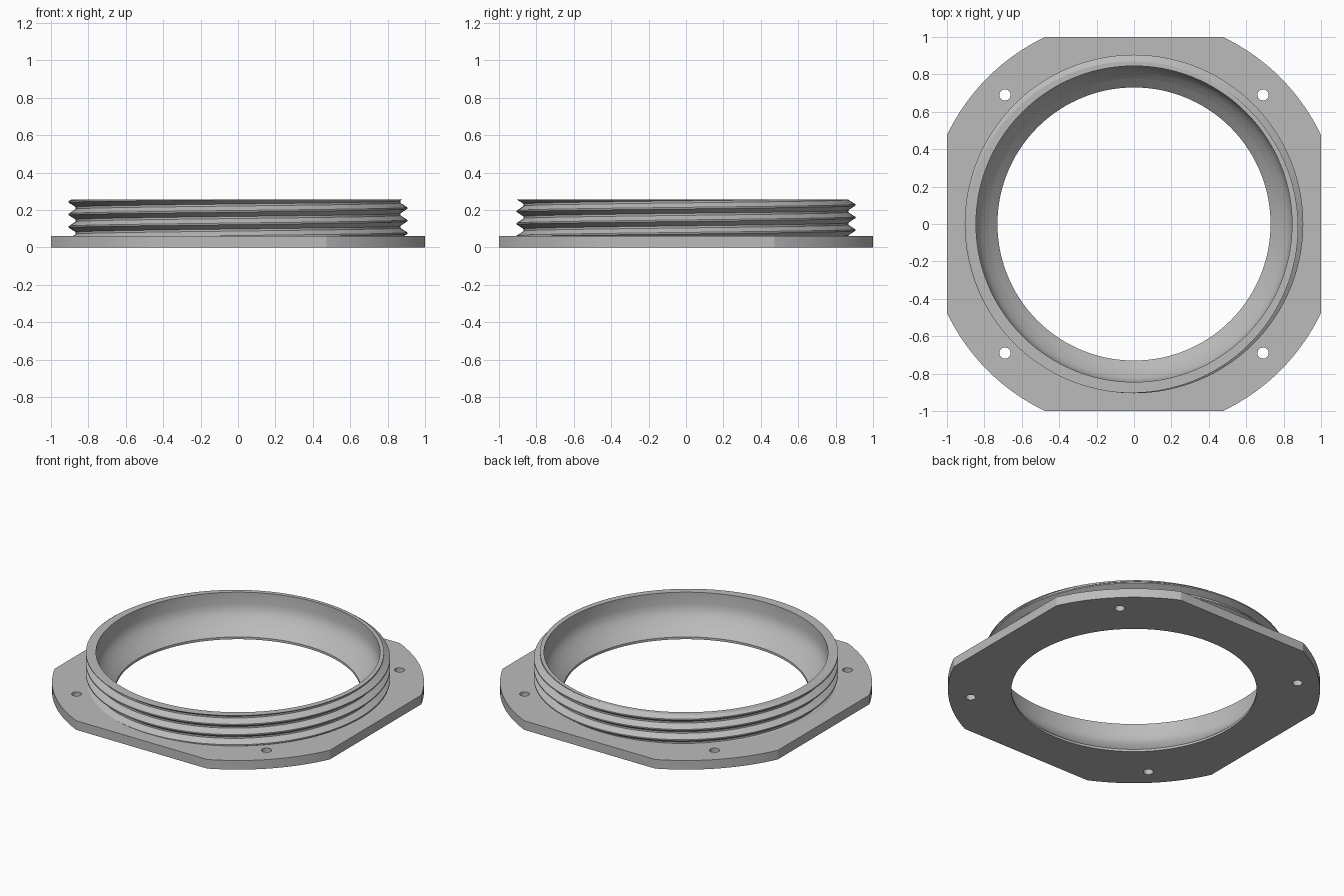
import bpy, math

if "Cube" in bpy.data.objects:
    bpy.data.objects.remove(bpy.data.objects["Cube"])

SEG = 144
FLANGE_TOP, TOP = 0.06, 0.255
PITCH, CREST_Z = 0.067, 0.21        # thread pitch, crest height at +x
ROOT, CREST = 0.868, 0.905
# bore, bottom to top: short lip, cone, blend, straight wall
BORE = [(0.73, 0), (0.73, 0.015), (0.777, FLANGE_TOP), (0.805, 0.09), (0.825, 0.117),
        (0.839, 0.145), (0.845, 0.18), (0.845, TOP)]

grey = bpy.data.materials.new("light grey")
grey.use_nodes = True
colour = (0.5, 0.5, 0.5, 1)
grey.diffuse_color = colour
grey.node_tree.nodes["Principled BSDF"].inputs["Base Color"].default_value = colour


def make_object(name, verts, faces):
    mesh = bpy.data.meshes.new(name)
    mesh.from_pydata(verts, [], faces)
    mesh.materials.append(grey)
    ob = bpy.data.objects.new(name, mesh)
    bpy.context.collection.objects.link(ob)
    activate(ob)
    bpy.ops.object.mode_set(mode='EDIT')
    bpy.ops.mesh.select_all(action='SELECT')
    bpy.ops.mesh.remove_doubles(threshold=0.0001)
    bpy.ops.mesh.dissolve_degenerate(threshold=0.0001)
    bpy.ops.mesh.normals_make_consistent(inside=False)
    bpy.ops.object.mode_set(mode='OBJECT')
    return ob


def activate(ob):
    bpy.ops.object.select_all(action='DESELECT')
    ob.select_set(True)
    bpy.context.view_layer.objects.active = ob


def sweep(name, profile_at):
    """Sweep a profile, which may change with the turn, round the z axis."""
    verts, faces = [], []
    for i in range(SEG + 1):
        a = math.tau * i / SEG
        row = profile_at(i / SEG)
        verts += [(r * math.cos(a), r * math.sin(a), z) for r, z in row]
    n = len(row)
    for i in range(SEG):
        for j in range(n - 1):
            k = i * n + j
            faces.append((k, k + n, k + n + 1, k + 1))
    return make_object(name, verts, faces)


def boolean(ob, cutter, operation):
    activate(ob)
    mod = ob.modifiers.new("cut", 'BOOLEAN')
    mod.object, mod.operation, mod.solver = cutter, operation, 'EXACT'
    bpy.ops.object.modifier_apply(modifier=mod.name)
    bpy.data.objects.remove(cutter)


def cylinder(radius, x=0, y=0, z=0, depth=1, sides=32):
    bpy.ops.mesh.primitive_cylinder_add(vertices=sides, radius=radius, depth=depth,
                                        location=(x, y, z))
    return bpy.context.object


# Flange: disc trimmed to a square, with bore and four bolt holes
flange = cylinder(1.107, z=FLANGE_TOP / 2, depth=FLANGE_TOP, sides=SEG)
flange.name = "flange"
flange.data.materials.append(grey)
bpy.ops.mesh.primitive_cube_add(size=2)
boolean(flange, bpy.context.object, 'INTERSECT')
lower = [(0, -0.1), (0.73, -0.1)] + BORE[1:3] + [(0.82, 0.1), (0, 0.1)]
boolean(flange, sweep("bore_cutter", lambda t: lower), 'DIFFERENCE')
for sx in (-1, 1):
    for sy in (-1, 1):
        boolean(flange, cylinder(0.03, sx * 0.69, sy * 0.69), 'DIFFERENCE')


# Threaded collar: helical outside, top rim and blended bore
def thread_radius(z, turn):
    phase = (z - CREST_Z - PITCH * turn) / PITCH
    away = abs(phase - round(phase))
    rise = (0.42 - away) / 0.36
    return ROOT + (CREST - ROOT) * min(1, max(0, rise))


def collar_profile(turn):
    row = []
    for k in range(-5, 3):
        for offset in (-0.42, -0.06, 0.06, 0.42):
            z = CREST_Z + PITCH * (turn + k + offset)
            z = min(TOP, max(FLANGE_TOP, z))
            row.append((thread_radius(z, turn), z))
    return row + BORE[:1:-1]


collar = sweep("threaded_collar", collar_profile)

for ob in (flange, collar):
    activate(ob)
    bpy.ops.object.shade_smooth_by_angle(angle=math.radians(25))
